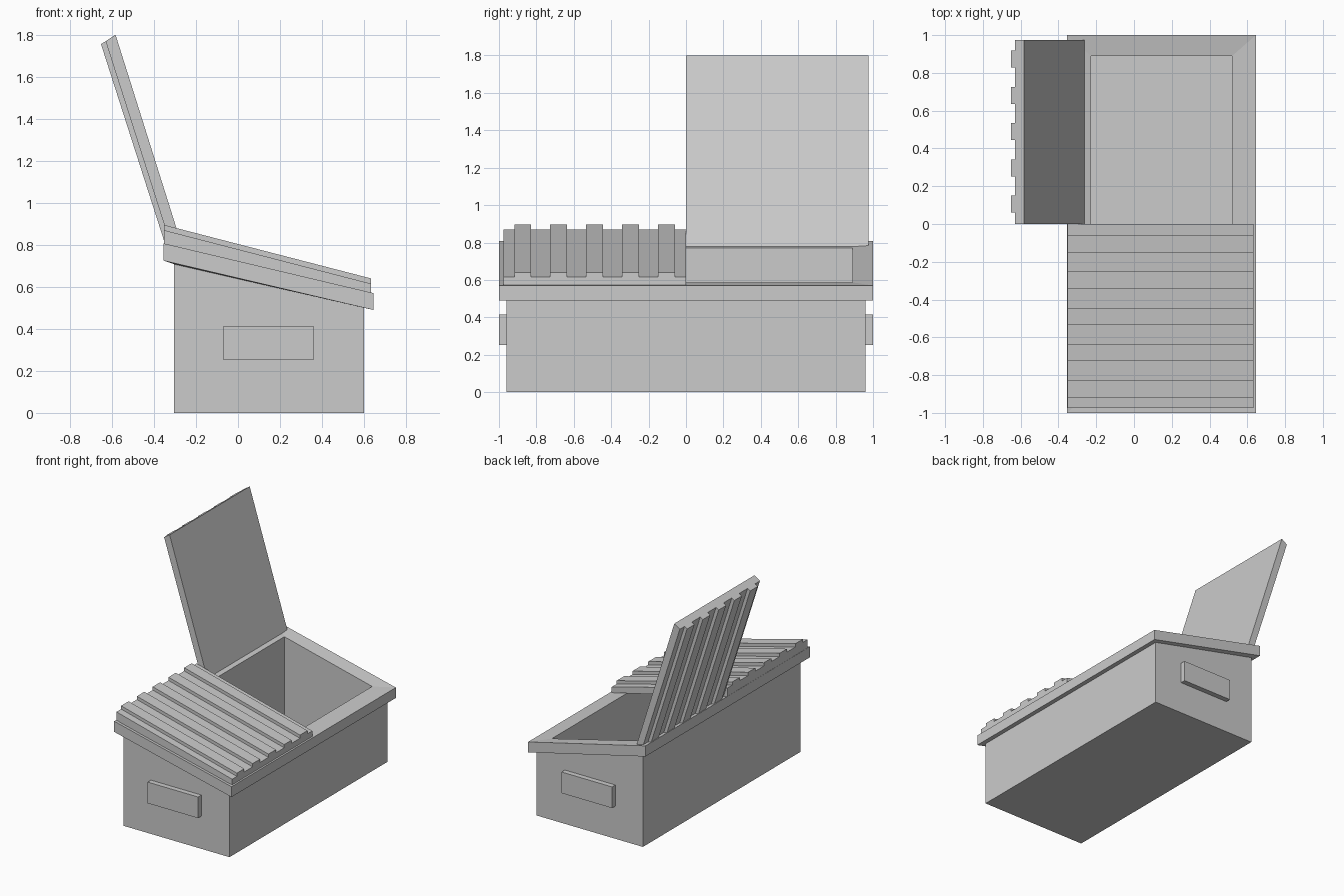
import bpy, bmesh

if "Cube" in bpy.data.objects:
    bpy.data.objects.remove(bpy.data.objects["Cube"])


def finish(name, bm):
    bmesh.ops.recalc_face_normals(bm, faces=bm.faces)
    mesh = bpy.data.meshes.new(name)
    bm.to_mesh(mesh)
    bm.free()
    obj = bpy.data.objects.new(name, mesh)
    bpy.context.collection.objects.link(obj)
    return obj


def loft(name, rings):
    """Skin a list of closed rings and cap both ends."""
    bm = bmesh.new()
    loops = [[bm.verts.new(p) for p in ring] for ring in rings]
    n = len(loops[0])
    for a, b in zip(loops, loops[1:]):
        for i in range(n):
            j = (i + 1) % n
            bm.faces.new((a[i], a[j], b[j], b[i]))
    bm.faces.new(loops[0])
    bm.faces.new(loops[-1])
    return finish(name, bm)


def rect(x0, x1, y, z0, z1):
    """Rectangle ring sloping from z0 at x0 to z1 at x1."""
    return [(x0, -y, z0), (x1, -y, z1), (x1, y, z1), (x0, y, z0)]


# Hollow bin: outer walls, overhanging sloped rim, inner walls and floor
loft("bin_shell", [
    rect(-0.305, 0.60, 0.96, 0, 0),
    rect(-0.305, 0.60, 0.96, 0.708, 0.50),
    rect(-0.355, 0.645, 1.0, 0.725, 0.49),
    rect(-0.355, 0.645, 1.0, 0.807, 0.57),
    rect(-0.228, 0.52, 0.89, 0.77, 0.587),
    rect(-0.228, 0.52, 0.89, 0.05, 0.05),
])


def handle(name, side):
    bm = bmesh.new()
    bmesh.ops.create_cube(bm, size=1)
    bmesh.ops.scale(bm, vec=(0.43, 0.05, 0.163), verts=bm.verts)
    bmesh.ops.translate(bm, vec=(0.145, side * 0.975, 0.333), verts=bm.verts)
    finish(name, bm)


# Grip blocks on both ends
handle("front_handle", -1)
handle("rear_handle", 1)


def lid(name, side, hinge_end, free_end):
    """Ribbed panel; each end gives (x, z) of underside, panel top and rib top."""
    section = [(0, 0), (0, 1)]
    for k in range(5):
        y = 0.06 + k * 0.192
        section += [(y, 1), (y, 2), (y + 0.09, 2), (y + 0.09, 1)]
    section += [(0.975, 1), (0.975, 0)]
    loft(name, [[(end[t][0], side * y, end[t][1]) for y, t in section]
                for end in (hinge_end, free_end)])


# Closed lid over the front half
lid("closed_lid", -1,
    [(-0.353, 0.803), (-0.353, 0.87), (-0.353, 0.895)],
    [(0.633, 0.57), (0.633, 0.615), (0.633, 0.64)])

# Raised lid over the rear half
lid("open_lid", 1,
    [(-0.26, 0.775), (-0.303, 0.745), (-0.324, 0.732)],
    [(-0.583, 1.80), (-0.63, 1.769), (-0.652, 1.755)])
